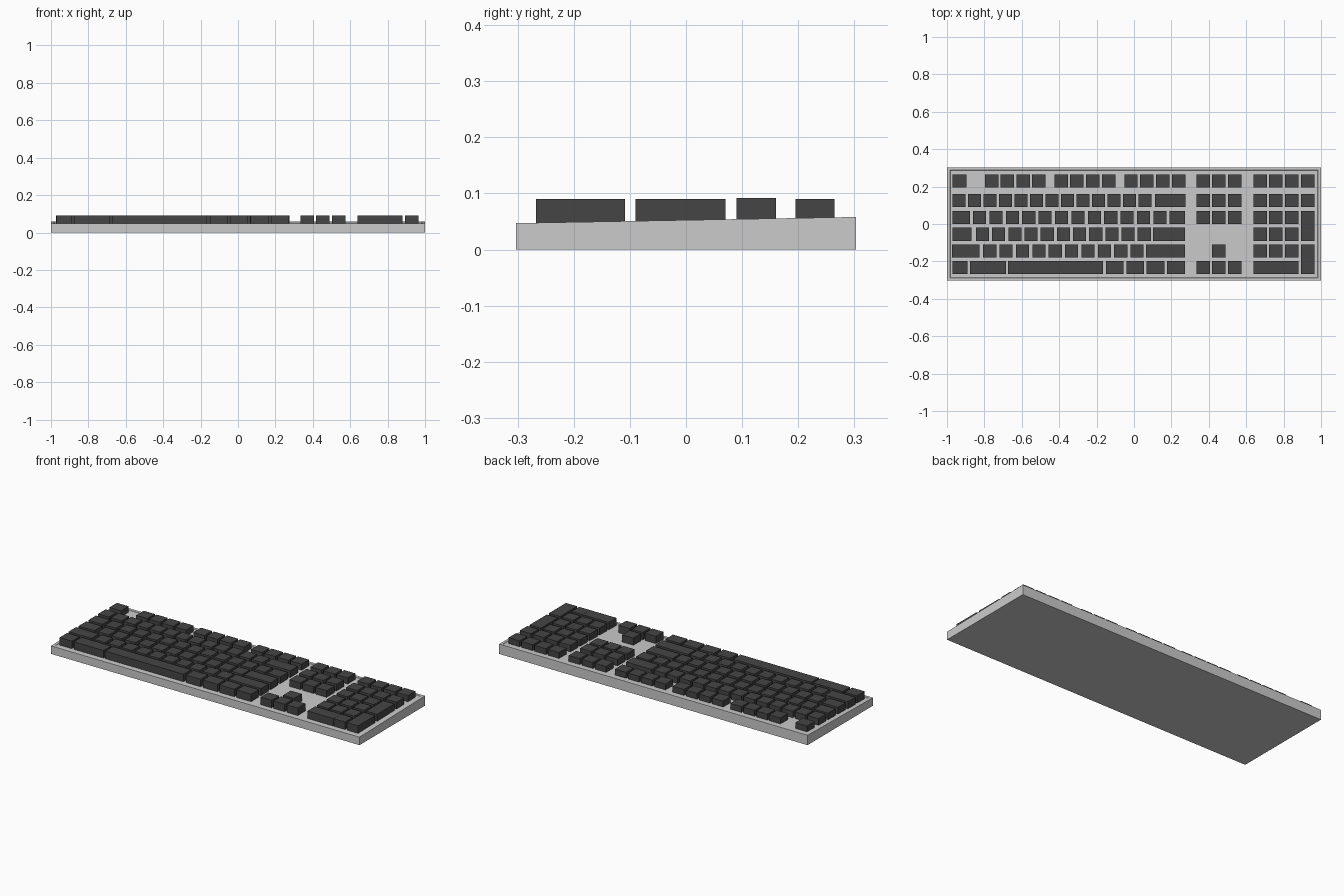
import bpy, bmesh
from mathutils import Vector

if "Cube" in bpy.data.objects:
    bpy.data.objects.remove(bpy.data.objects["Cube"])

key_mat = bpy.data.materials.new("dark_keycap")
key_mat.diffuse_color = (0.06, 0.06, 0.06, 1)
key_mat.use_nodes = True
key_mat.node_tree.nodes["Principled BSDF"].inputs["Base Color"].default_value = key_mat.diffuse_color

HALF_X, HALF_Y = 1.0, 0.303
FRONT_H, BACK_H = 0.047, 0.058
KEY_H = 0.07                      # key depth in y
ROWS = [0.23, 0.125, 0.035, -0.055, -0.144, -0.232]   # row centres, back to front
TOPS = [0.09, 0.092, 0.09, 0.09, 0.09, 0.09]


def finish(name, bm, mat=None):
    bmesh.ops.recalc_face_normals(bm, faces=bm.faces)
    mesh = bpy.data.meshes.new(name)
    bm.to_mesh(mesh)
    bm.free()
    ob = bpy.data.objects.new(name, mesh)
    bpy.context.collection.objects.link(ob)
    if mat:
        mesh.materials.append(mat)
    return ob


def box(bm, x0, x1, y0, y1, z0, z1):
    verts = bmesh.ops.create_cube(bm, size=1)["verts"]
    for v in verts:
        v.co = Vector(((x0 + x1) / 2 + v.co.x * (x1 - x0),
                       (y0 + y1) / 2 + v.co.y * (y1 - y0),
                       (z0 + z1) / 2 + v.co.z * (z1 - z0)))


def run(start, count, pitch, width):
    """Spans of equally spaced keys."""
    return [(start + i * pitch, start + i * pitch + width) for i in range(count)]


def keys(name, spans_by_row):
    """One object of keycaps; a row entry is (row, spans) or (row, spans, last_row) for tall keys."""
    bm = bmesh.new()
    for row, spans, *last in spans_by_row:
        end = last[0] if last else row
        for x0, x1 in spans:
            box(bm, x0, x1, ROWS[end] - KEY_H / 2, ROWS[row] + KEY_H / 2, 0.043, TOPS[row])
    return finish(name, bm, key_mat)


# Wedge-shaped case with a shallow recessed deck
bm = bmesh.new()
box(bm, -HALF_X, HALF_X, -HALF_Y, HALF_Y, 0, 1)
for v in bm.verts:
    if v.co.z > 0.5:
        v.co.z = BACK_H if v.co.y > 0 else FRONT_H
bm.normal_update()
top = max(bm.faces, key=lambda f: f.calc_center_median().z)
bmesh.ops.inset_region(bm, faces=[top], thickness=0.022)
bmesh.ops.inset_region(bm, faces=[top], thickness=0.003, depth=-0.002)
finish("case", bm)

# Function row
keys("function_keys", [(0, [(-0.97, -0.895)] + run(-0.797, 4, 0.084, 0.072)
                        + run(-0.426, 4, 0.085, 0.072) + run(-0.052, 4, 0.085, 0.072))])

# Main typing block
keys("number_row", [(1, run(-0.97, 13, 0.0829, 0.07) + [(0.112, 0.276)])])
keys("upper_letter_row", [(2, [(-0.97, -0.878)] + run(-0.861, 12, 0.0877, 0.07) + [(0.191, 0.274)])])
keys("home_letter_row", [(3, [(-0.97, -0.868)] + run(-0.845, 11, 0.0865, 0.07) + [(0.101, 0.274)])])
keys("lower_letter_row", [(4, [(-0.973, -0.825)] + run(-0.806, 10, 0.0875, 0.07) + [(0.064, 0.274)])])
keys("modifier_row", [(5, [(-0.97, -0.89), (-0.877, -0.685)] + run(-0.15, 4, 0.109, 0.095))])
keys("space_bar", [(5, [(-0.674, -0.166)])])

# Navigation cluster and arrows
nav = run(0.333, 3, 0.085, 0.072)
keys("navigation_keys", [(r, nav) for r in range(3)])
keys("arrow_keys", [(4, nav[1:2]), (5, nav)])

# Number pad with tall plus and enter keys
pad = run(0.638, 4, 0.085, 0.072)
keys("number_pad", [(0, pad), (1, pad)] + [(r, pad[:3]) for r in (2, 3, 4)]
     + [(5, [(0.638, 0.807), pad[2]]), (2, pad[3:], 3), (4, pad[3:], 5)])
